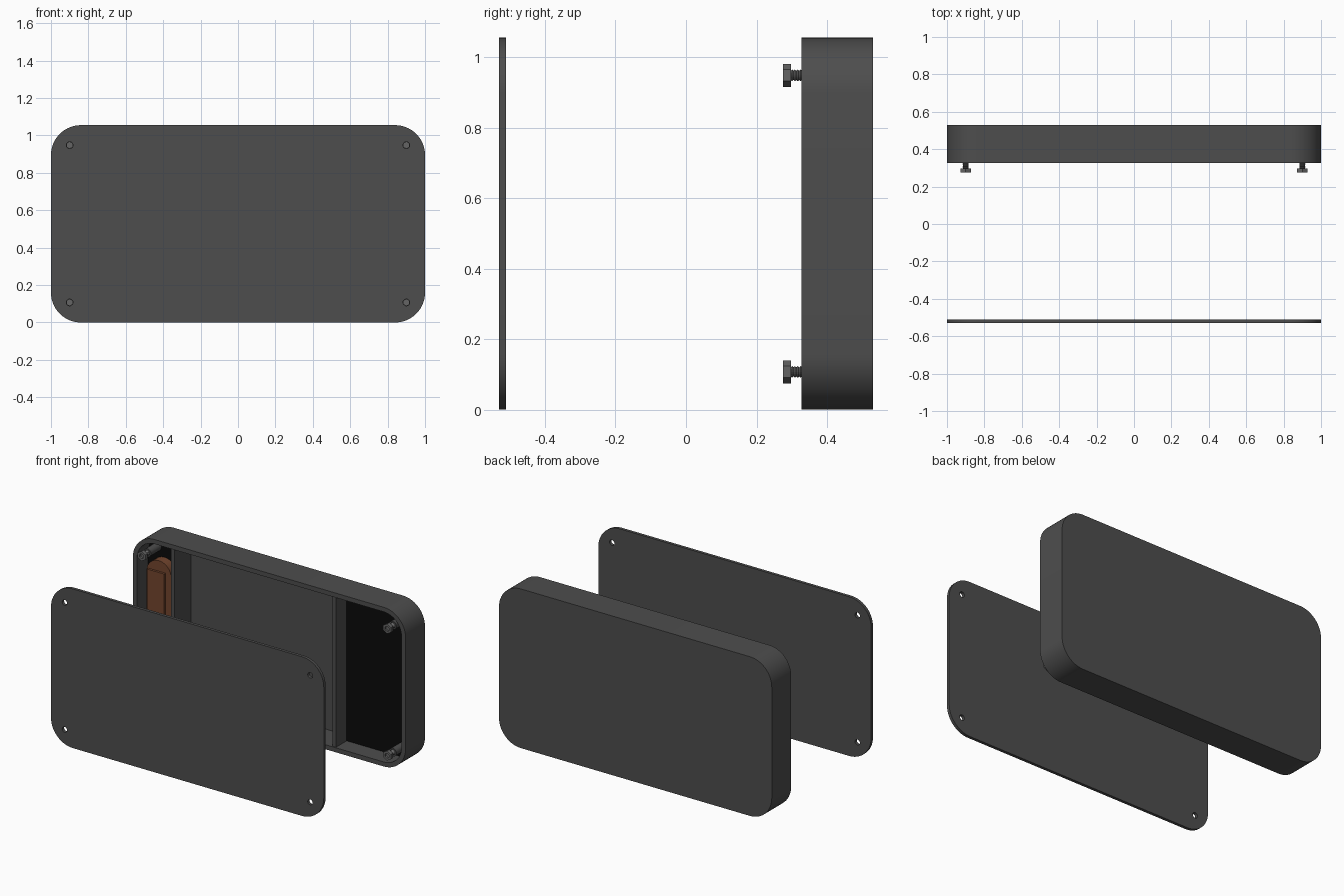
import bpy, bmesh, math

if "Cube" in bpy.data.objects:
    bpy.data.objects.remove(bpy.data.objects["Cube"])

# ---------- helpers ----------
def material(name, c):
    m = bpy.data.materials.new(name)
    m.diffuse_color = (*c, 1)
    m.use_nodes = True
    m.node_tree.nodes["Principled BSDF"].inputs["Base Color"].default_value = m.diffuse_color
    return m

CASE = material("dark_grey", (0.075, 0.075, 0.075))
BLACK = material("black", (0.003, 0.003, 0.003))
BROWN = material("brown", (0.17, 0.06, 0.027))
STEEL = material("steel", (0.13, 0.13, 0.13))

def rounded_rect(x0, x1, z0, z1, r, n=14):
    pts = []
    for cx, cz, a0 in ((x1 - r, z1 - r, 0), (x0 + r, z1 - r, 90),
                       (x0 + r, z0 + r, 180), (x1 - r, z0 + r, 270)):
        for i in range(n + 1):
            a = math.radians(a0 + 90 * i / n)
            pts.append((cx + r * math.cos(a), cz + r * math.sin(a)))
    return pts

def ring(cx, cz, r, n=24, turn=0.0):
    return [(cx + r * math.cos(turn + 2 * math.pi * i / n),
             cz + r * math.sin(turn + 2 * math.pi * i / n)) for i in range(n)]

def add_loft(bm, loops):
    """Skin a stack of (xz outline, y) loops and cap both ends."""
    rows = [[bm.verts.new((x, y, z)) for x, z in pts] for pts, y in loops]
    n = len(rows[0])
    for a, b in zip(rows, rows[1:]):
        for i in range(n):
            j = (i + 1) % n
            bm.faces.new((a[i], a[j], b[j], b[i]))
    bm.faces.new(rows[0])
    bm.faces.new(rows[-1])

def loft(name, stacks, mat, smooth=True):
    bm = bmesh.new()
    for s in stacks:
        add_loft(bm, s)
    bmesh.ops.remove_doubles(bm, verts=bm.verts, dist=1e-5)
    bmesh.ops.recalc_face_normals(bm, faces=bm.faces)
    me = bpy.data.meshes.new(name)
    bm.to_mesh(me)
    bm.free()
    ob = bpy.data.objects.new(name, me)
    bpy.context.collection.objects.link(ob)
    me.materials.append(mat)
    if smooth:
        bpy.ops.object.select_all(action='DESELECT')
        ob.select_set(True)
        bpy.context.view_layer.objects.active = ob
        bpy.ops.object.shade_smooth_by_angle(angle=math.radians(30))
    return ob

def box(name, x0, x1, y0, y1, z0, z1, mat):
    rect = [(x0, z0), (x1, z0), (x1, z1), (x0, z1)]
    return loft(name, [[(rect, y0), (rect, y1)]], mat, False)

H, R, WALL = 1.055, 0.16, 0.03
CORNERS = [(sx * 0.9, z) for sx in (-1, 1) for z in (0.107, 0.948)]

# ---------- open case ----------
outer = rounded_rect(-1, 1, 0, H, R)
inner = rounded_rect(-1 + WALL, 1 - WALL, WALL, H - WALL, R - WALL)
loft("case", [[(outer, 0.53), (outer, 0.327), (inner, 0.327), (inner, 0.51)]], CASE)

# ---------- cover plate with screw holes ----------
cover = loft("cover_plate", [[(outer, -0.53), (outer, -0.51)]], CASE)
cutter = loft("hole_cutter", [[(ring(x, z, 0.018), -0.6), (ring(x, z, 0.018), -0.45)]
                              for x, z in CORNERS], CASE, False)
cutter.hide_render = True
cutter.hide_viewport = True
cut = cover.modifiers.new("holes", 'BOOLEAN')
cut.object = cutter
cut.solver = 'EXACT'

# ---------- inner partitions ----------
box("partition_left", -0.725, -0.7, 0.335, 0.512, WALL, H - WALL, CASE)
box("partition_right", 0.46, 0.485, 0.335, 0.512, WALL, H - WALL, CASE)

# ---------- black compartment floors, following the rounded corners ----------
def compartment_floor(name, x0, x1):
    pts = [(min(max(x, x0), x1), z) for x, z in inner]
    clean = [p for i, p in enumerate(pts) if p != pts[i - 1]]
    loft(name, [[(clean, 0.445), (clean, 0.512)]], BLACK, False)

compartment_floor("floor_left", -0.97, -0.725)
compartment_floor("floor_right", 0.485, 0.97)

# ---------- brown rounded block in the left compartment ----------
pill = rounded_rect(-0.94, -0.76, 0.165, 0.89, 0.0899)
loft("brown_block", [[(pill, 0.445), (pill, 0.385)]], BROWN)
box("brown_block_face", -0.925, -0.8, 0.37, 0.39, 0.235, 0.82, BROWN)

# ---------- screws and the posts they enter ----------
for i, (x, z) in enumerate(CORNERS):
    up = math.pi / 2
    hexagon = ring(x, z, 0.0325, 6, up)
    socket = ring(x, z, 0.017, 6, up)
    head = [(hexagon, 0.298), (hexagon, 0.275), (socket, 0.275), (socket, 0.288)]
    loft(f"screw_head_{i}", [head], STEEL, False)
    shaft = []
    for k in range(17):
        y = 0.297 + k * 0.008
        shaft += [(ring(x, z, 0.013, 16), y), (ring(x, z, 0.0165, 16), y + 0.004)]
    loft(f"screw_thread_{i}", [shaft], STEEL, False)
    big, small = ring(x, z, 0.027), ring(x, z, 0.018)
    loft(f"screw_post_{i}", [[(big, 0.512), (big, 0.335), (small, 0.335), (small, 0.45)]], CASE)
